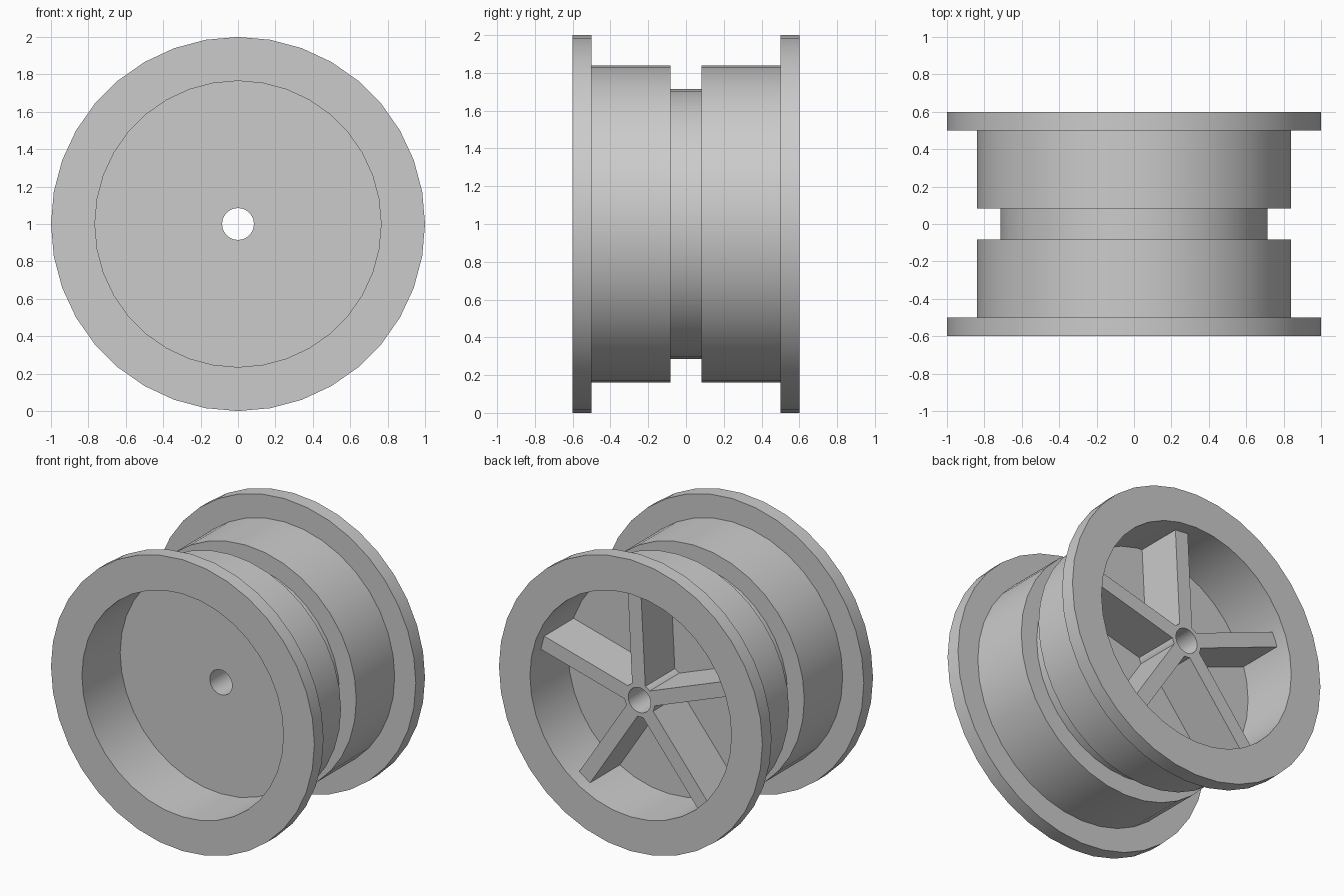
import bpy, bmesh
from math import cos, sin, pi, radians
from mathutils import Matrix, Vector

cube = bpy.data.objects.get("Cube")
if cube:
    bpy.data.objects.remove(cube, do_unlink=True)

grey = bpy.data.materials.new("plain grey")
grey.use_nodes = True
grey.diffuse_color = (0.6, 0.6, 0.6, 1)
grey.node_tree.nodes["Principled BSDF"].inputs["Base Color"].default_value = (0.6, 0.6, 0.6, 1)

SIDES = 36
AXLE_Z = 1.0
HUB_R, BORE_R, BORE_CAVITY = 0.115, 0.085, 0.765
FLOOR, SPOKE_FACE = 0.185, 0.505


def make_object(name, bm):
    bmesh.ops.recalc_face_normals(bm, faces=bm.faces)
    mesh = bpy.data.meshes.new(name)
    bm.to_mesh(mesh)
    bm.free()
    mesh.materials.append(grey)
    obj = bpy.data.objects.new(name, mesh)
    bpy.context.collection.objects.link(obj)
    return obj


def lathe(name, profile):
    """Turn a closed (radius, y) profile around the axle."""
    bm = bmesh.new()
    rings = []
    for i in range(SIDES):
        a = 2 * pi * i / SIDES
        rings.append([bm.verts.new((r * cos(a), y, AXLE_Z + r * sin(a))) for r, y in profile])
    n = len(profile)
    for i in range(SIDES):
        here, there = rings[i], rings[(i + 1) % SIDES]
        for j in range(n):
            k = (j + 1) % n
            bm.faces.new((here[j], here[k], there[k], there[j]))
    return make_object(name, bm)


# Rim: two flanges, a grooved drum, a dished front and a raised hub at the back
outer_half = [(1.0, 0.6), (1.0, 0.5), (0.84, 0.5), (0.84, 0.083), (0.715, 0.083)]
outer = outer_half + [(r, -y) for r, y in reversed(outer_half)]
front = [(BORE_CAVITY, -0.6), (BORE_CAVITY, -FLOOR), (BORE_R, -FLOOR)]
back = [(BORE_R, SPOKE_FACE), (HUB_R, SPOKE_FACE), (HUB_R, FLOOR),
        (BORE_CAVITY, FLOOR), (BORE_CAVITY, 0.6)]
rim = lathe("wheel_rim", outer + front + back)
bpy.ops.object.select_all(action='DESELECT')
rim.select_set(True)
bpy.context.view_layer.objects.active = rim
bpy.ops.object.shade_smooth_by_angle(angle=radians(30))

# Five spokes in the back recess, their ends sunk into hub and wall
inner, tip, sunk = 0.1, 0.785, 0.17
for i in range(5):
    bm = bmesh.new()
    size = Vector((tip - inner, SPOKE_FACE - sunk, 0.1))
    middle = Vector(((tip + inner) / 2, (SPOKE_FACE + sunk) / 2, 0))
    turn = Matrix.Rotation(radians(93 + 72 * i), 4, 'Y')
    turn = Matrix.Rotation(pi, 4, 'Y') @ turn
    bmesh.ops.create_cube(bm, size=1, matrix=Matrix.Translation((0, 0, AXLE_Z)) @ turn
                          @ Matrix.Translation(middle) @ Matrix.Diagonal(size).to_4x4())
    make_object(f"spoke_{i + 1}", bm)
